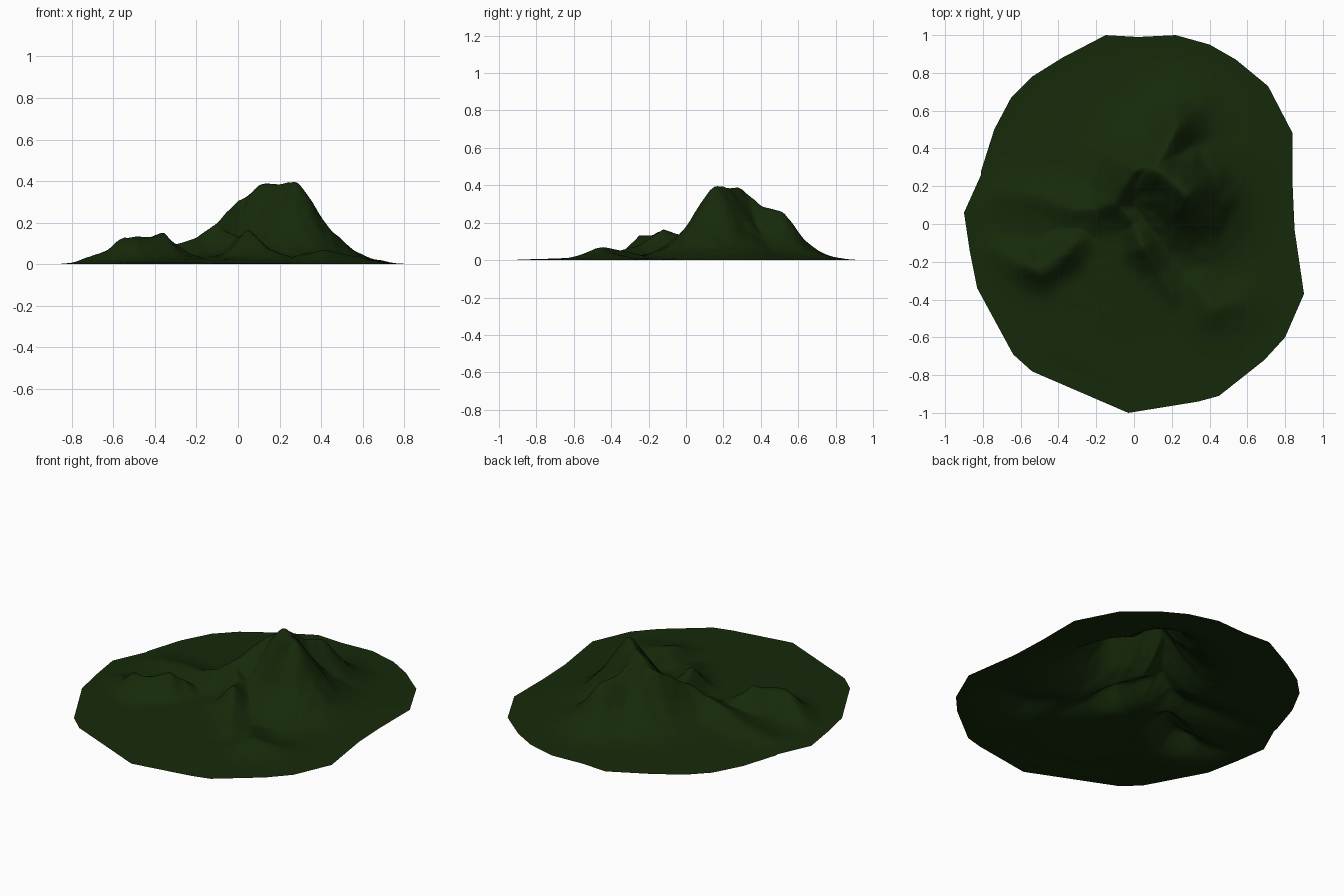
import bpy, bmesh, math
from mathutils import Vector, noise

if "Cube" in bpy.data.objects:
    bpy.data.objects.remove(bpy.data.objects["Cube"])

# Rim of the land patch, going clockwise from the back
OUTLINE = [(-.15, 1), (.02, .99), (.22, 1), (.40, .95), (.54, .87), (.71, .73),
           (.84, .48), (.84, .2), (.85, -.03), (.90, -.37), (.80, -.60), (.69, -.72),
           (.45, -.91), (.34, -.94), (-.03, -1), (-.54, -.78), (-.64, -.69),
           (-.83, -.34), (-.87, -.14), (-.90, .06), (-.81, .26), (-.81, .28),
           (-.74, .50), (-.65, .67), (-.54, .78), (-.38, .88)]

# Ridge lines: flank width, then crest points (x, y, height)
RIDGES = [
    (.185, [(.28, .16, .39), (.20, .23, .38), (.11, .29, .37)]),             # main peak
    (.14, [(.11, .29, .37), (.17, .40, .285), (.22, .51, .255)]),            # north spur
    (.13, [(.11, .29, .37), (.04, .30, .315), (0, .28, .295), (-.10, .12, .19),
           (-.20, .08, .125), (-.31, .08, .09), (-.50, .14, .06), (-.70, .17, .03)]),  # west ridge
    (.09, [(-.31, -.10, .10), (-.36, -.15, .153), (-.43, -.20, .138),
           (-.50, -.24, .135), (-.56, -.22, .125), (-.63, -.19, .065), (-.72, -.15, .035)]),  # low massif
    (.10, [(-.10, .12, .17), (0, 0, .12), (.05, -.12, .16), (.13, -.25, .08), (.20, -.35, .05)]),
    (.12, [(.33, -.34, .05), (.42, -.45, .07), (.55, -.42, .04)]),           # south-east hill
]


def height(x, y):
    p, best = Vector((x, y)), 0
    # slight wobble gives gullies and uneven flanks
    n = noise.noise(Vector((x * 9, y * 9, 3))) + .5 * noise.noise(Vector((x * 21, y * 21, 7)))
    for width, pts in RIDGES:
        for a, b in zip(pts, pts[1:]):
            A, B = Vector(a[:2]), Vector(b[:2])
            t = max(0, min(1, (p - A).dot(B - A) / (B - A).length_squared))
            d = (p - A.lerp(B, t)).length / (width * (1 + .06 * n))
            best = max(best, (a[2] + (b[2] - a[2]) * t) * math.exp(-d ** 1.5))
    # broad mound that fills the valleys round the main peak
    base = .16 * math.exp(-((x - .16) ** 2 + (y - .24) ** 2) / .33 ** 2)
    # low swell under the whole patch
    swell = .035 * math.exp(-((x + .1) ** 2 + (y + .05) ** 2) / .55 ** 2)
    return (best ** 3 + base ** 3 + swell ** 3) ** (1 / 3) * (1 + .03 * n)


# Terrain: concentric rings from the centre out to the rim
RINGS, CUTS = 70, 6
rim = []
for a, b in zip(OUTLINE, OUTLINE[1:] + OUTLINE[:1]):
    rim += [Vector(a).lerp(Vector(b), k / CUTS) for k in range(CUTS)]

bm = bmesh.new()
centre = bm.verts.new((0, 0, height(0, 0)))
rings = []
for r in range(1, RINGS + 1):
    s = r / RINGS
    f = min(1, (1 - s) / .18)
    fade = f * f * (3 - 2 * f)
    rings.append([bm.verts.new((v.x * s, v.y * s, height(v.x * s, v.y * s) * fade)) for v in rim])
count = len(rim)
for i in range(count):
    j = (i + 1) % count
    bm.faces.new((centre, rings[0][j], rings[0][i]))
    for inner, outer in zip(rings, rings[1:]):
        bm.faces.new((inner[i], inner[j], outer[j], outer[i]))
for face in bm.faces:
    face.smooth = True
    face.normal_update()
    if face.normal.z < 0:
        face.normal_flip()

mesh = bpy.data.meshes.new("mountain_terrain")
bm.to_mesh(mesh)
bm.free()
terrain = bpy.data.objects.new("mountain_terrain", mesh)
bpy.context.collection.objects.link(terrain)

# Dark green ground cover
green = bpy.data.materials.new("dark_green")
green.diffuse_color = (.008, .023, .003, 1)
green.use_nodes = True
green.node_tree.nodes["Principled BSDF"].inputs["Base Color"].default_value = green.diffuse_color
mesh.materials.append(green)
